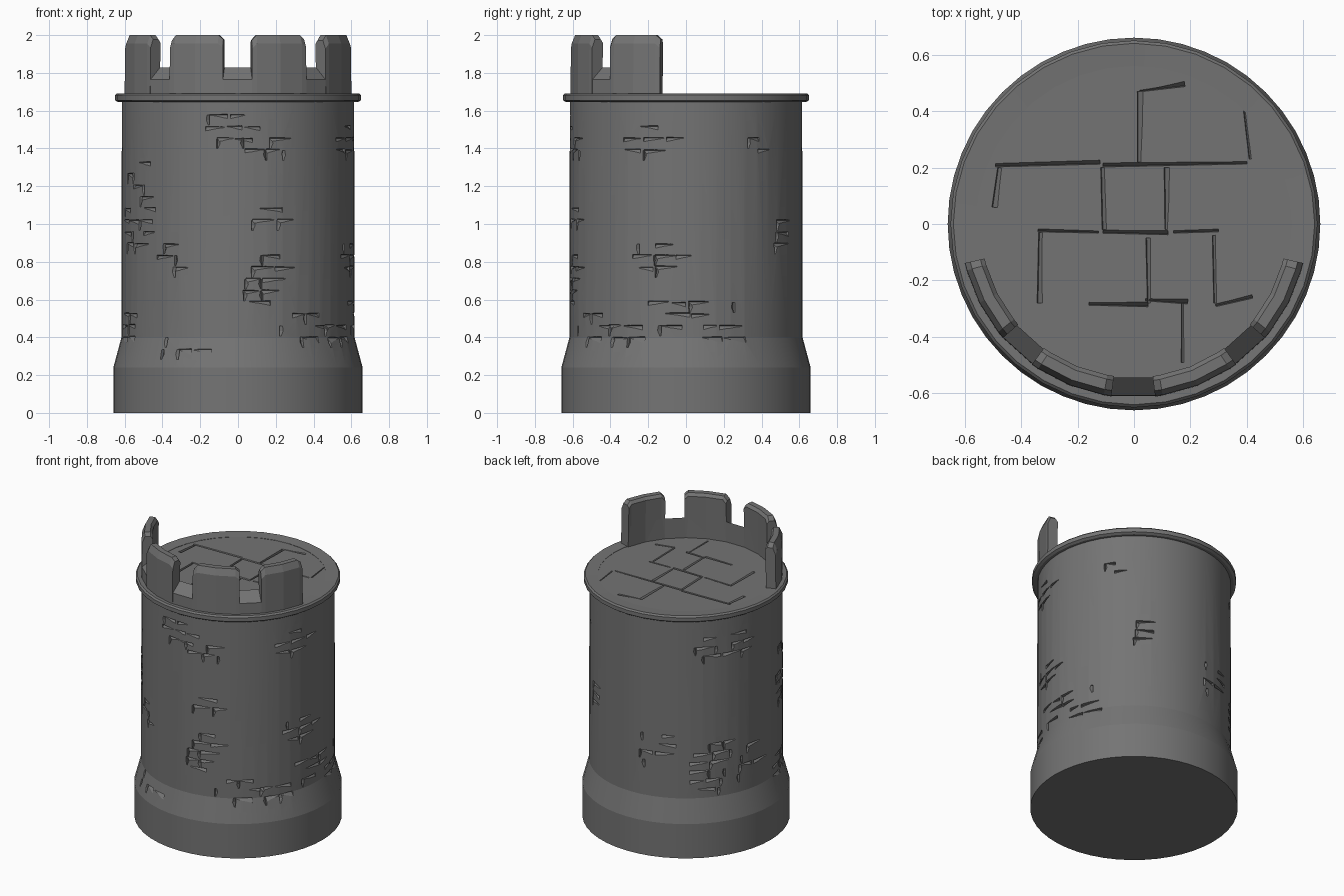
import bpy, bmesh, math, random

if "Cube" in bpy.data.objects:
    bpy.data.objects.remove(bpy.data.objects["Cube"])

random.seed(7)
stone = bpy.data.materials.new("grey stone")
stone.diffuse_color = (0.175, 0.175, 0.175, 1)
stone.use_nodes = True
stone.node_tree.nodes["Principled BSDF"].inputs["Base Color"].default_value = stone.diffuse_color


def polar(deg, r, z):
    """Angle 0 is the front (-y), growing towards +x."""
    a = math.radians(deg)
    return (r * math.sin(a), -r * math.cos(a), z)


def finish(name, bm):
    bmesh.ops.recalc_face_normals(bm, faces=bm.faces)
    me = bpy.data.meshes.new(name)
    bm.to_mesh(me)
    bm.free()
    me.materials.append(stone)
    ob = bpy.data.objects.new(name, me)
    bpy.context.collection.objects.link(ob)
    return ob


def prism(bm, rings, closed=False):
    """Skin a row of cross-sections, capping the ends unless it closes."""
    vs = [[bm.verts.new(p) for p in ring] for ring in rings]
    n = len(vs[0])
    for i in range(len(vs) if closed else len(vs) - 1):
        a, b = vs[i], vs[(i + 1) % len(vs)]
        for k in range(n):
            bm.faces.new((a[k], a[(k + 1) % n], b[(k + 1) % n], b[k]))
    if not closed:
        bm.faces.new(vs[0])
        bm.faces.new(vs[-1][::-1])


def turned(name, profile, sides):
    """Solid of stacked circles with flat caps."""
    bm = bmesh.new()
    prism(bm, [[polar(360 * i / sides, r, z) for i in range(sides)] for r, z in profile])
    return finish(name, bm)


def smooth(ob, deg):
    bpy.ops.object.select_all(action='DESELECT')
    ob.select_set(True)
    bpy.context.view_layer.objects.active = ob
    bpy.ops.object.shade_smooth_by_angle(angle=math.radians(deg))


def carve(ob, cutter):
    cutter.hide_render = True
    mod = ob.modifiers.new("cracks", 'BOOLEAN')
    mod.operation, mod.solver, mod.use_self = 'DIFFERENCE', 'EXACT', True
    mod.object = cutter
    bpy.ops.object.select_all(action='DESELECT')
    ob.select_set(True)
    bpy.context.view_layer.objects.active = ob
    bpy.ops.object.modifier_apply(modifier=mod.name)
    bpy.data.objects.remove(cutter)


# Tower body: plinth, taper and shaft
tower = turned("tower_wall", [(0.66, 0), (0.66, 0.24), (0.617, 0.4), (0.615, 1.665)], 48)


def wall_r(z):
    return 0.66 - 0.044 * min(1, max(0, (z - 0.24) / 0.16))


# Brick cracks, cut in patches: centre angle, centre z, half angle, half z
patches = [
    (-5, 1.53, 12, .08), (14, 1.44, 12, .07), (-63, 1.1, 15, .24), (15, 1.03, 8, .07),
    (14, .82, 13, .06), (-36, .83, 10, .08), (11, .66, 7, .1), (40, .47, 18, .08),
    (-25, .36, 15, .07), (70, 1.44, 13, .08), (130, 1.44, 6, .05), (76, .83, 12, .09),
    (145, .95, 6, .09), (58, .44, 9, .07), (82, .54, 11, .09), (107, .43, 9, .06),
    (109, .6, 6, .04), (-120, 1.45, 17, .1), (-122, .6, 22, .18), (-72, .45, 10, .1),
    (-164, .75, 8, .13),
]
rnd = random.uniform
bm = bmesh.new()


def level_crack(a0, a1, z):
    rings, n = [], 4
    flip = random.random() < .5
    for i in range(n + 1):
        t = i / n
        f = 1 - .75 * (t if flip else 1 - t)
        a, r = a0 + (a1 - a0) * t, wall_r(z)
        rings.append([polar(a, r + .008, z + .006), polar(a, r + .008, z - .03 * f),
                      polar(a, r - .018 * f, z)])
    prism(bm, rings)


def upright_crack(a, z0, z1):
    rings = []
    s = random.choice((-1, 1))
    for z, f in ((z0, .5), ((z0 + z1) / 2, 1), (z1, .8)):
        r = wall_r(z)
        rings.append([polar(a - .5 * s, r + .008, z), polar(a + 2.2 * f * s, r + .008, z),
                      polar(a, r - .018 * f, z)])
    prism(bm, rings)


for ca, cz, ha, hz in patches:
    row = math.ceil((cz - hz - .4) / .062)
    while .4 + row * .062 <= cz + hz:
        z = .4 + row * .062
        w = math.sqrt(max(.15, 1 - ((z - cz) / hz) ** 2)) * ha
        a = ca - w + rnd(-2, 2)
        while a < ca + w:
            step = rnd(8, 13)
            if random.random() < .72:
                level_crack(a, a + step - rnd(.5, 2), z + rnd(-.004, .004))
            if random.random() < .5:
                upright_crack(a + rnd(-.6, .6), z - .055, z + rnd(-.003, .002))
            a += step
        row += 1
carve(tower, finish("crack_cutter", bm))
smooth(tower, 14)

# Projecting rim around the roof
bm = bmesh.new()
rim = [(.56, 1.645), (.635, 1.645), (.65, 1.655), (.65, 1.682), (.64, 1.692), (.56, 1.688)]
prism(bm, [[polar(i * 10, r, z) for r, z in rim] for i in range(36)], closed=True)
smooth(finish("roof_rim", bm), 25)

# Paved roof with joints between the slabs
floor = turned("roof_floor", [(.567, 1.62), (.567, 1.686)], 28)
joints = [  # x0, y0, x1, y1
    (-.49, .205, -.12, .215), (-.11, .205, .4, .215), (-.34, -.025, -.125, -.03),
    (-.11, -.03, .12, -.035), (.14, -.03, .3, -.025), (-.16, -.285, .05, -.29),
    (.04, -.27, .19, -.28), (.02, .47, .18, .49), (.015, .47, .015, .22),
    (-.115, .2, -.11, -.02), (.11, .2, .112, -.02), (-.335, -.03, -.34, -.28),
    (.045, -.05, .05, -.28), (.28, -.04, .285, -.28), (.17, -.28, .17, -.49),
    (.39, .4, .41, .23), (-.48, .2, -.5, .06), (.29, -.29, .42, -.26),
]
bm = bmesh.new()
for x0, y0, x1, y1 in joints:
    length = math.hypot(x1 - x0, y1 - y0)
    nx, ny = (y0 - y1) / length, (x1 - x0) / length
    rings = []
    for x, y, f in ((x0, y0, rnd(.3, 1)), (x1, y1, rnd(.3, 1))):
        rings.append([(x - nx * .006, y - ny * .006, 1.70),
                      (x + nx * .03 * f, y + ny * .03 * f, 1.70),
                      (x, y, 1.684 - .018 * f)])
    prism(bm, rings)
carve(floor, finish("joint_cutter", bm))

# Low parapet around the front, its top sloping outwards
bm = bmesh.new()
prism(bm, [[polar(a, .55, 1.67), polar(a, .615, 1.67), polar(a, .613, 1.765),
            polar(a, .548, 1.828)] for a in (-77, -63, -49, -35, -21, -7.3, 7.3, 21, 35, 49, 63, 77)])
finish("parapet_wall", bm)

# Four merlons with chipped, bevelled tops
for name, a0, a1 in (("merlon_far_left", -77, -49), ("merlon_left", -36, -7.5),
                     ("merlon_right", 7, 36), ("merlon_far_right", 49, 77)):
    bm = bmesh.new()
    rings = []
    for a, drop in ((a0, .028), (a0 + 2.5, 0), ((a0 + a1) / 2, 0), (a1 - 2.5, 0), (a1, .022)):
        top = 2.0 - drop
        rings.append([polar(a, .55, 1.67), polar(a, .616, 1.67), polar(a, .614, top - .045),
                      polar(a, .595, top), polar(a, .558, top), polar(a, .543, top - .02)])
    prism(bm, rings)
    finish(name, bm)
